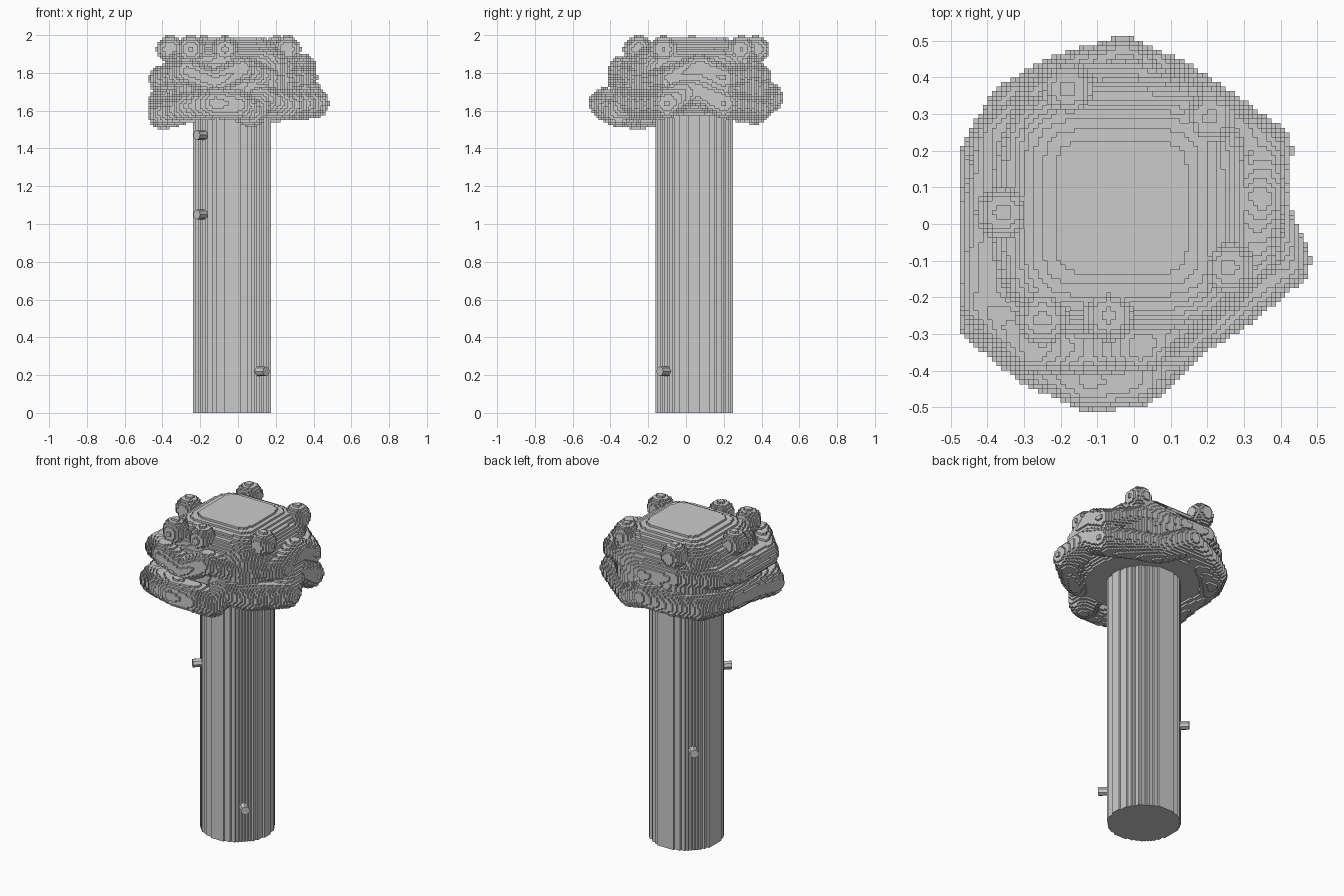
import bpy
from math import floor, pi, cos, sin
from mathutils import Vector

if "Cube" in bpy.data.objects:
    bpy.data.objects.remove(bpy.data.objects["Cube"])

S = 0.0125                 # block size
CX, CY = -0.035, 0.045     # trunk axis


def blocks(name, cells, size):
    """Mesh the exposed sides of a set of integer cells."""
    sides = []
    for a in range(3):
        b, c = (a + 1) % 3, (a + 2) % 3
        for s in (0, 1):
            quad = []
            for u, v in ((0, 0), (1, 0), (1, 1), (0, 1)):
                p = [0, 0, 0]
                p[a], p[b], p[c] = s, u, v
                quad.append(tuple(p))
            n = [0, 0, 0]
            n[a] = 2 * s - 1
            sides.append((n, quad if s else quad[::-1]))
    verts, faces = {}, []
    for i, j, k in sorted(cells):
        for n, quad in sides:
            if (i + n[0], j + n[1], k + n[2]) not in cells:
                faces.append([verts.setdefault((i + x, j + y, k + z), len(verts))
                              for x, y, z in quad])
    me = bpy.data.meshes.new(name)
    me.from_pydata([(x * size[0], y * size[1], z * size[2]) for x, y, z in verts], [], faces)
    ob = bpy.data.objects.new(name, me)
    bpy.context.collection.objects.link(ob)
    return ob


def fill(cells, lo, hi, inside):
    """Add every block centre in a box that passes the test."""
    r = [range(floor(l / S), floor(h / S) + 1) for l, h in zip(lo, hi)]
    for i in r[0]:
        for j in r[1]:
            for k in r[2]:
                if inside((i + .5) * S, (j + .5) * S, (k + .5) * S):
                    cells.add((i, j, k))


def capsule(cells, a, b, rad):
    a, b = Vector(a), Vector(b)
    d = b - a
    dd = d.length_squared or 1.0

    def inside(x, y, z):
        p = Vector((x, y, z)) - a
        t = min(1, max(0, p.dot(d) / dd))
        return (p - d * t).length_squared < rad * rad
    fill(cells, [min(u, v) - rad for u, v in zip(a, b)],
         [max(u, v) + rad for u, v in zip(a, b)], inside)


# Canopy core: dome, squarish at the top and round lower down
PROFILE = [(1.58, .33), (1.64, .39), (1.75, .395), (1.84, .36), (1.90, .32),
           (1.95, .255), (1.975, .20), (1.99, .155)]


def dome(x, y, z):
    for (z0, r0), (z1, r1) in zip(PROFILE, PROFILE[1:]):
        if z0 <= z <= z1:
            r = r0 + (r1 - r0) * (z - z0) / (z1 - z0)
            n = 2.2 + 4 * max(0, (z - 1.75) / .24) ** 2
            return (abs(x - CX) / r) ** n + (abs(y - CY) / r) ** n < 1
    return False


leaves = set()
fill(leaves, (-.5, -.5, 1.55), (.5, .5, 2), dome)

# Lumpy lower and middle rims
LOWER = [(-.12, -.43, 1.64), (-.27, -.36, 1.62), (-.395, -.26, 1.58), (-.395, -.05, 1.62),
         (-.395, .18, 1.64), (-.32, .31, 1.62), (-.2, .38, 1.64), (-.03, .43, 1.67),
         (.12, .36, 1.61), (.24, .28, 1.63), (.35, .2, 1.64), (.34, .04, 1.72),
         (.40, -.1, 1.64), (.25, -.22, 1.63), (.12, -.3, 1.66), (.07, -.36, 1.595),
         (0, -.42, 1.63)]
MIDDLE = [(-.4, -.22, 1.77), (-.4, .05, 1.76), (-.36, .24, 1.78), (-.2, .36, 1.80),
          (0, .38, 1.78), (.2, .3, 1.80), (.35, .2, 1.77), (.345, .07, 1.83),
          (.33, -.08, 1.77), (.2, -.2, 1.76), (.02, -.335, 1.82), (-.12, -.34, 1.75),
          (-.27, -.34, 1.81)]
for chain, rad in ((LOWER, .082), (MIDDLE, .07)):
    for a, b in zip(chain, chain[1:] + chain[:1]):
        capsule(leaves, a, b, rad)

# Round buds on the crown
for x, y in ((-.18, .37), (.21, .29), (-.36, .03), (.26, -.12), (-.25, -.26), (-.07, -.25)):
    capsule(leaves, (x, y, 1.925), (x, y, 1.925), .072)
blocks("canopy", leaves, (S, S, S))

# Trunk: stepped round column made of one tall layer of blocks
disc = {(i, j, 0) for i in range(-40, 40) for j in range(-40, 40)
        if ((i + .5) * S - CX) ** 2 + ((j + .5) * S - CY) ** 2 < .206 ** 2}
blocks("trunk", disc, (S, S, 1.62))

# Small twig stubs on the trunk
for n, (deg, z) in enumerate(((225, 1.47), (225, 1.05), (135, .63), (315, .22))):
    t = deg * pi / 180
    bpy.ops.mesh.primitive_cylinder_add(
        vertices=8, radius=.026, depth=.09, rotation=(0, pi / 2, t),
        location=(CX + .215 * cos(t), CY + .215 * sin(t), z))
    bpy.context.object.name = f"twig_stub_{n + 1}"
